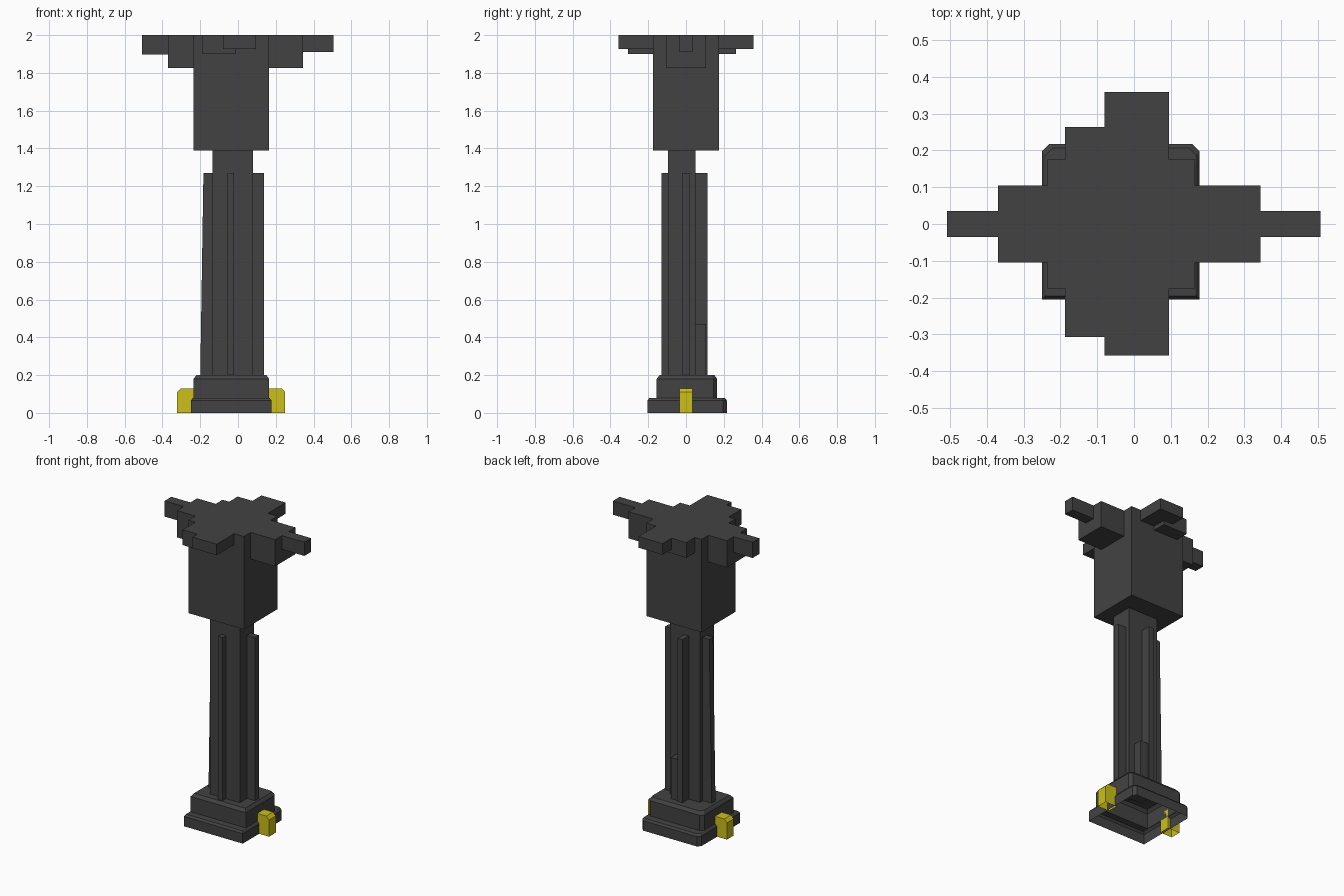
import bpy, bmesh

if "Cube" in bpy.data.objects:
    bpy.data.objects.remove(bpy.data.objects["Cube"])

def material(name, color):
    m = bpy.data.materials.new(name)
    m.diffuse_color = color
    m.use_nodes = True
    m.node_tree.nodes["Principled BSDF"].inputs["Base Color"].default_value = m.diffuse_color
    return m

DARK = material("dark_stone", (0.055, 0.055, 0.055, 1))
YELLOW = material("yellow_paint", (0.6, 0.52, 0.01, 1))

def finish(name, bm, mat):
    bmesh.ops.recalc_face_normals(bm, faces=bm.faces)
    me = bpy.data.meshes.new(name)
    bm.to_mesh(me)
    bm.free()
    me.materials.append(mat)
    ob = bpy.data.objects.new(name, me)
    bpy.context.collection.objects.link(ob)
    return ob

def loft(name, rings, mat=DARK, open_bottom=False):
    """Skin a stack of equal-length outlines and cap the ends."""
    bm = bmesh.new()
    loops = [[bm.verts.new(p) for p in ring] for ring in rings]
    n = len(loops[0])
    for a, b in zip(loops, loops[1:]):
        for i in range(n):
            j = (i + 1) % n
            bm.faces.new((a[i], a[j], b[j], b[i]))
    bm.faces.new(loops[-1])
    if not open_bottom:
        bm.faces.new(loops[0][::-1])
    return finish(name, bm, mat)

def rect(x0, x1, y0, y1, z):
    return [(x0, y0, z), (x1, y0, z), (x1, y1, z), (x0, y1, z)]

def box(name, x0, x1, y0, y1, z0, z1):
    return loft(name, [rect(x0, x1, y0, y1, z0), rect(x0, x1, y0, y1, z1)])

def plinth_ring(x0, x1, y0, y1, z, c=0.02):
    # rectangle with the two back corners cut
    return [(x0, y0, z), (x1, y0, z), (x1, y1 - c, z),
            (x1 - c, y1, z), (x0 + c, y1, z), (x0, y1 - c, z)]

# Stepped base, hollow underneath
loft("base", [
    plinth_ring(-0.25, 0.178, -0.205, 0.217, 0),
    plinth_ring(-0.25, 0.178, -0.205, 0.217, 0.065),
    plinth_ring(-0.24, 0.168, -0.195, 0.207, 0.078),
    plinth_ring(-0.235, 0.165, -0.155, 0.165, 0.08),
    plinth_ring(-0.235, 0.165, -0.155, 0.165, 0.18),
    plinth_ring(-0.22, 0.15, -0.14, 0.15, 0.2),
], open_bottom=True)

# Shaft
box("shaft", -0.135, 0.08, -0.095, 0.05, 0.19, 1.39)

# Ribs on the four shaft faces; the left one leans outward at the foot
box("front_rib", -0.055, -0.02, -0.13, -0.095, 0.19, 1.27)
box("back_rib", -0.055, -0.02, 0.05, 0.115, 0.19, 1.27)
box("right_rib", 0.08, 0.137, -0.02, 0.02, 0.19, 1.27)
loft("left_rib", [rect(-0.2, -0.135, -0.02, 0.02, 0.19),
                  rect(-0.183, -0.135, -0.02, 0.02, 1.27)])
box("back_block", -0.02, 0.037, 0.05, 0.105, 0.19, 0.47)

# Capital
box("capital", -0.235, 0.165, -0.175, 0.175, 1.39, 2)

# Stepped arms to the left and right
box("left_bracket", -0.37, -0.235, -0.105, 0.105, 1.825, 2)
box("left_tip", -0.508, -0.37, -0.035, 0.035, 1.897, 2)
box("right_bracket", 0.165, 0.343, -0.105, 0.105, 1.825, 2)
box("right_tip", 0.343, 0.506, -0.035, 0.035, 1.91, 2)

# Offset slabs to the front and back
box("front_slab", -0.08, 0.095, -0.357, -0.175, 1.927, 2)
box("front_side_slab", -0.187, -0.01, -0.307, -0.175, 1.9, 2)
box("back_slab", -0.08, 0.095, 0.175, 0.358, 1.927, 2)
box("back_side_slab", -0.187, -0.01, 0.175, 0.264, 1.9, 2)

# Yellow feet with a cut outer top edge, open underneath
def foot(name, inner, outer):
    s = 0.02 if outer > inner else -0.02
    prof = [(inner, 0), (outer, 0), (outer, 0.11), (outer - s, 0.13), (inner, 0.13)]
    bm = bmesh.new()
    f, b = [[bm.verts.new((x, y, z)) for x, z in prof] for y in (-0.035, 0.035)]
    bm.faces.new(f)
    bm.faces.new(b)
    for i in range(1, 5):
        j = (i + 1) % 5
        bm.faces.new((f[i], f[j], b[j], b[i]))
    return finish(name, bm, YELLOW)

foot("left_foot", -0.235, -0.322)
foot("right_foot", 0.165, 0.25)
